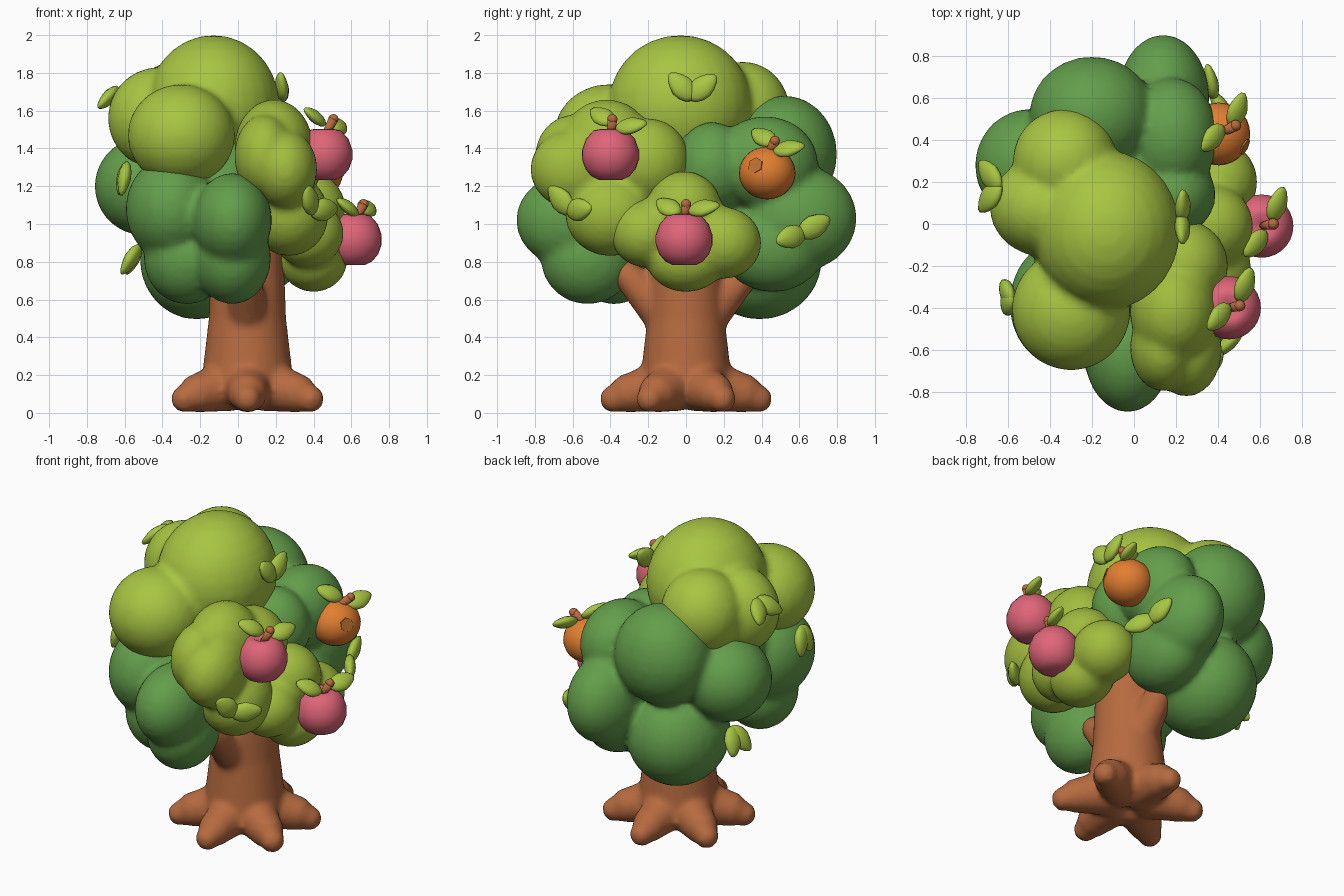
import bpy, bmesh, math
from mathutils import Vector, Matrix

if "Cube" in bpy.data.objects:
    bpy.data.objects.remove(bpy.data.objects["Cube"])


def mat(name, rgb):
    m = bpy.data.materials.new(name)
    m.diffuse_color = (*rgb, 1)
    m.use_nodes = True
    m.node_tree.nodes["Principled BSDF"].inputs["Base Color"].default_value = m.diffuse_color
    return m


LIGHT = mat("light_green", (.39, .56, .055))
OLIVE = mat("olive_green", (.36, .505, .048))
DARK = mat("dark_green", (.125, .34, .07))
BARK = mat("bark_brown", (.47, .145, .05))
PINK = mat("apple_pink", (.74, .13, .19))
ORANGE = mat("orange", (.76, .21, .03))
RUST = mat("dark_orange", (.50, .16, .03))


def finish(bm, name, material, voxel=0, smooth=0):
    bmesh.ops.recalc_face_normals(bm, faces=bm.faces)
    for f in bm.faces:
        f.smooth = True
    me = bpy.data.meshes.new(name)
    bm.to_mesh(me)
    bm.free()
    me.materials.append(material)
    ob = bpy.data.objects.new(name, me)
    bpy.context.collection.objects.link(ob)
    if voxel:
        r = ob.modifiers.new("merge", 'REMESH')
        r.mode, r.voxel_size, r.use_smooth_shade = 'VOXEL', voxel, True
        s = ob.modifiers.new("soften", 'SMOOTH')
        s.factor, s.iterations = .5, smooth
    return ob


def ball(bm, c, r, seg=28):
    m = Matrix.Translation(c) @ Matrix.Diagonal((*r, 1))
    return bmesh.ops.create_uvsphere(bm, u_segments=seg, v_segments=seg // 2, radius=1, matrix=m)["verts"]


def foliage(name, material, blobs):
    bm = bmesh.new()
    for c, r in blobs:
        ball(bm, c, r)
    finish(bm, name, material, .024, 3)


# tapered limb with rounded ends
def limb(bm, a, b, ra, rb):
    a, b = Vector(a), Vector(b)
    ball(bm, a, [ra] * 3, 16)
    ball(bm, b, [rb] * 3, 16)
    turn = (b - a).to_track_quat('Z', 'Y').to_matrix().to_4x4()
    bmesh.ops.create_cone(bm, cap_ends=True, segments=16, radius1=ra, radius2=rb, depth=(b - a).length,
                          matrix=Matrix.Translation((a + b) / 2) @ turn)


def lathe(bm, profile, center, seg=28):
    vs = [bm.verts.new((r, 0, z)) for r, z in profile]
    es = [bm.edges.new(p) for p in zip(vs, vs[1:])]
    bmesh.ops.spin(bm, geom=vs + es, cent=(0, 0, 0), axis=(0, 0, 1), angle=math.tau, steps=seg)
    bmesh.ops.remove_doubles(bm, verts=bm.verts, dist=1e-4)
    bmesh.ops.translate(bm, verts=bm.verts, vec=center)


# foliage masses
foliage("crown_foliage", LIGHT, [
    ((-.13, -.03, 1.63), (.35, .38, .37)),
    ((-.33, .30, 1.60), (.25, .25, .26)),
    ((-.42, .08, 1.56), (.27, .24, .27)),
    ((-.30, -.41, 1.47), (.285, .29, .27)),
])
foliage("upper_side_foliage", OLIVE, [
    ((.19, -.42, 1.40), (.21, .25, .26)),
    ((.14, -.59, 1.36), (.16, .21, .22)),
    ((.25, -.60, 1.29), (.17, .225, .21)),
    ((.24, -.20, 1.33), (.21, .22, .23)),
    ((.27, -.40, 1.05), (.21, .24, .22)),
])
foliage("lower_side_foliage", OLIVE, [
    ((.37, -.01, 1.08), (.20, .20, .20)),
    ((.37, -.21, .95), (.19, .19, .18)),
    ((.40, .20, .90), (.19, .20, .19)),
    ((.40, 0, .81), (.18, .21, .17)),
])
foliage("dark_foliage", DARK, [
    ((-.03, -.61, 1.02), (.21, .29, .25)),
    ((-.03, -.52, .82), (.205, .25, .245)),
    ((-.35, -.38, 1.08), (.245, .30, .28)),
    ((-.27, -.38, .82), (.23, .23, .245)),
    ((-.50, .28, 1.20), (.26, .27, .26)),
    ((.14, .60, 1.03), (.22, .305, .28)),
    ((.14, .46, .88), (.21, .28, .24)),
    ((-.20, .52, 1.37), (.30, .28, .31)),
    ((.18, .42, 1.32), (.22, .28, .25)),
    ((.18, .14, 1.30), (.21, .20, .24)),
    ((-.22, .39, .81), (.30, .33, .315)),
    ((-.12, .03, 1.2), (.38, .48, .38)),
])

# trunk with six roots and two branches
bm = bmesh.new()
lathe(bm, [(0, .06), (.20, .06), (.24, .2), (.225, .33), (.205, .5), (.20, .65), (.19, .85), (.15, 1.1), (0, 1.1)],
      (.05, 0, 0))
for i in range(6):
    a = math.radians(30 + 60 * i)
    d = Vector((math.cos(a), math.sin(a), 0))
    p, q, r = [Vector((.05, 0, z)) + d * s for s, z in ((.12, .145), (.30, .105), (.385, .074))]
    limb(bm, p, q, .14, .105)
    limb(bm, q, r, .105, .073)
for s in (-1, 1):
    limb(bm, (.05, s * .09, .49), (.04, s * .31, .73), .12, .08)
finish(bm, "trunk", BARK, .02, 4)


# pointed leaf
def leaf(name, center, direction, normal, length=.098):
    x = Vector(direction).normalized()
    n = Vector(normal)
    n = (n - x * n.dot(x)).normalized()
    y = n.cross(x)
    bm = bmesh.new()
    ball(bm, (0, 0, 0), (1, 1, 1), 14)
    for v in bm.verts:
        k = 1 - .3 * max(v.co.x, 0)
        p = Vector(center) + x * v.co.x * length
        v.co = p + y * v.co.y * k * length * .64 + n * v.co.z * k * length * .36
    finish(bm, name, LIGHT)


def leaf_pair(name, joint, normal, angles):
    n = Vector(normal).normalized()
    t = Vector((0, 0, 1)).cross(n).normalized()
    u = n.cross(t)
    for i, a in enumerate(angles):
        d = t * math.cos(math.radians(a)) + u * math.sin(math.radians(a))
        leaf(f"{name}_{i + 1}", Vector(joint) + d * .075 + n * .025, d + n * .2, n)


leaf_pair("crown_right_leaf", (.225, .03, 1.67), (1, 0, .35), (135, 40))
leaf_pair("front_right_leaf", (.39, -.61, 1.07), (.8, -.6, 0), (130, 5))
leaf_pair("back_right_leaf", (.37, .61, .95), (.9, .4, 0), (195, 30))
leaf_pair("crown_left_leaf", (-.64, .18, 1.70), (-.85, 0, .5), (225, -45))
leaf_pair("front_left_leaf", (-.58, -.35, 1.31), (-1, -.1, 0), (247, 290))
leaf_pair("back_left_leaf", (-.52, .27, .87), (-1, .2, .3), (245, 295))


# fruits with a leaning stem and two leaves
def fruit(name, c, material, profile, lean, leaf_a, leaf_b):
    c = Vector(c)
    bm = bmesh.new()
    lathe(bm, profile, c)
    body = finish(bm, name, material)
    bm = bmesh.new()
    limb(bm, c + Vector((0, 0, .09)), c + Vector(lean), .018, .027)
    finish(bm, name + "_stem", BARK)
    leaf(name + "_leaf_1", c + Vector(leaf_a), (-.55, -.6, .4), (.5, -.3, .8), .088)
    leaf(name + "_leaf_2", c + Vector(leaf_b), (.3, .9, .15), (.6, -.2, .7), .09)
    return body


APPLE = [(0, .105), (.02, .11), (.055, .132), (.09, .125), (.13, .08), (.151, .02), (.150, -.03),
         (.132, -.08), (.10, -.118), (.06, -.138), (0, -.136)]
ROUND = [(.15 * math.sin(math.pi * i / 14), .14 * math.cos(math.pi * i / 14)) for i in range(15)]
fruit("upper_apple", (.455, -.40, 1.37), PINK, APPLE, (.05, .01, .185), (-.05, -.045, .20), (.075, .11, .15))
fruit("lower_apple", (.61, -.01, .92), PINK, APPLE, (.055, .01, .185), (-.03, -.085, .17), (.075, .105, .165))
fruit("orange_fruit", (.405, .43, 1.27), ORANGE, ROUND, (.08, .04, .17), (-.03, -.02, .19), (.09, .115, .13))

# dark blossom spot on the orange
n = Vector((.86, -.43, .28)).normalized()
bm = bmesh.new()
bmesh.ops.create_cone(bm, cap_ends=True, segments=6, radius1=.043, radius2=.043, depth=.008,
                      matrix=Matrix.Translation(Vector((.405, .43, 1.27)) + n * .145) @ n.to_track_quat('Z', 'Y').to_matrix().to_4x4())
spot = finish(bm, "orange_spot", RUST)
for p in spot.data.polygons:
    p.use_smooth = False
